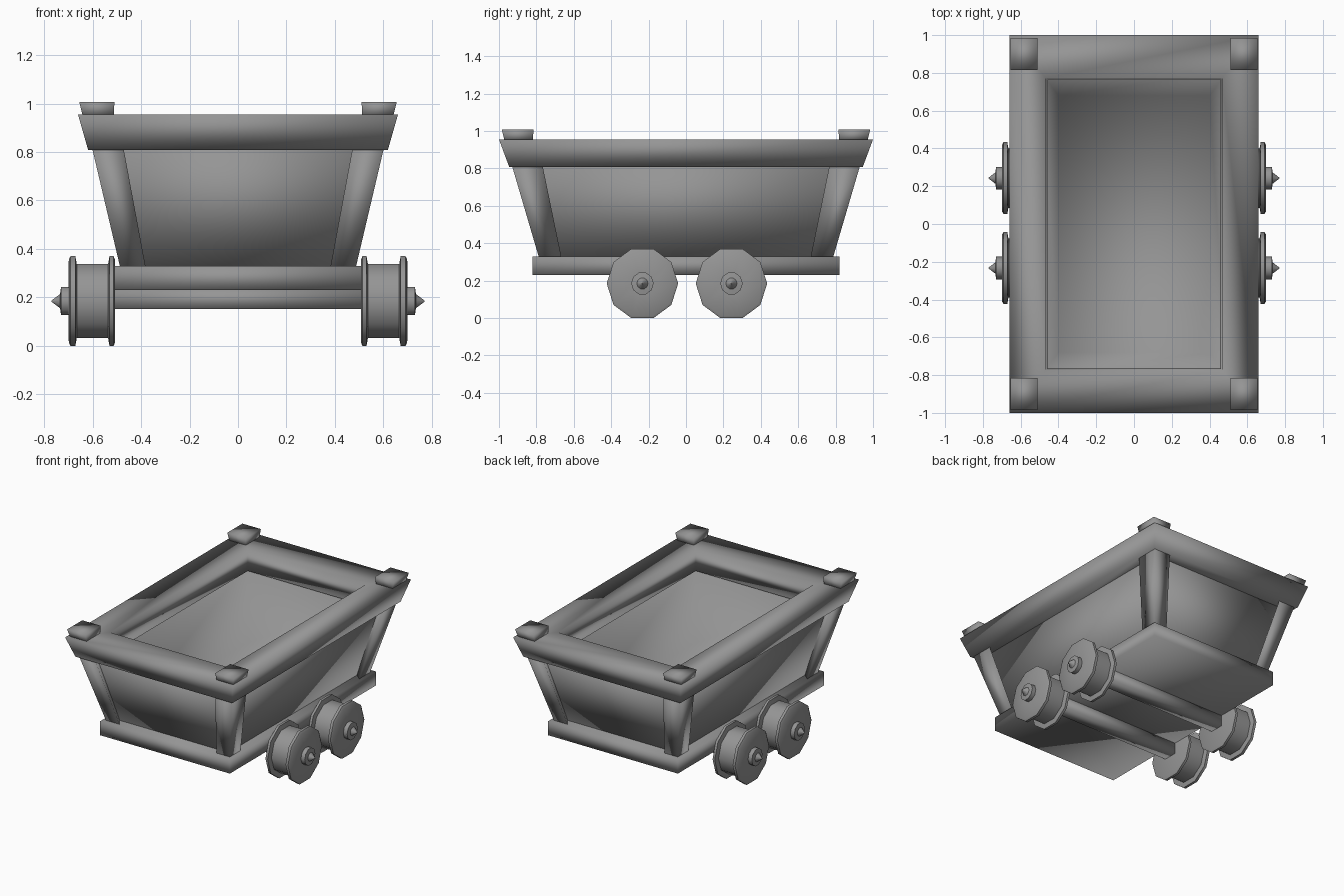
import bpy, bmesh, math
from mathutils import Vector

cube = bpy.data.objects.get("Cube")
if cube:
    bpy.data.objects.remove(cube)

GREY = (0.3, 0.3, 0.3, 1)
metal = bpy.data.materials.new("grey_metal")
metal.use_nodes = True
metal.diffuse_color = GREY
metal.node_tree.nodes["Principled BSDF"].inputs["Base Color"].default_value = GREY


def finish(name, bm, angle):
    """Turn a bmesh into a smooth shaded object."""
    bmesh.ops.recalc_face_normals(bm, faces=bm.faces[:])
    mesh = bpy.data.meshes.new(name)
    bm.to_mesh(mesh)
    bm.free()
    mesh.materials.append(metal)
    ob = bpy.data.objects.new(name, mesh)
    bpy.context.collection.objects.link(ob)
    bpy.ops.object.select_all(action='DESELECT')
    ob.select_set(True)
    bpy.context.view_layer.objects.active = ob
    if angle >= 180:
        bpy.ops.object.shade_smooth()
    else:
        bpy.ops.object.shade_smooth_by_angle(angle=math.radians(angle))


def bridge(name, loops, closed=False, angle=180):
    """Skin a sequence of point loops, capped at the ends or joined round."""
    bm = bmesh.new()
    rings = [[bm.verts.new(p) for p in loop] for loop in loops]
    n = len(rings[0])
    pairs = list(zip(rings, rings[1:]))
    if closed:
        pairs.append((rings[-1], rings[0]))
    else:
        bm.faces.new(rings[0])
        bm.faces.new(rings[-1])
    for a, b in pairs:
        for i in range(n):
            j = (i + 1) % n
            bm.faces.new((a[i], a[j], b[j], b[i]))
    finish(name, bm, angle)


def rect(x0, x1, y0, y1, z):
    return [Vector(p) for p in ((x0, y0, z), (x1, y0, z), (x1, y1, z), (x0, y1, z))]


def centred(hx, hy, z):
    return rect(-hx, hx, -hy, hy, z)


# Base plate
bridge("base_plate", [centred(0.51, 0.82, 0.23), centred(0.51, 0.82, 0.33)])

# Hollow tapered tub
bridge("tub", [centred(0.44, 0.735, 0.32), centred(0.545, 0.87, 0.825),
               centred(0.49, 0.80, 0.825), centred(0.4, 0.68, 0.345)])

# Flared rim frame
bridge("rim", [centred(0.618, 0.945, 0.808), centred(0.66, 1.0, 0.955),
               centred(0.465, 0.772, 0.955), centred(0.457, 0.764, 0.808)], closed=True)

# Leaning corner posts and the caps on top of the rim
for sx, side in ((1, "left"), (-1, "right")):
    for sy, end in ((-1, "front"), (1, "back")):
        def corner(x0, x1, y0, y1, z):
            return rect(sx * x0, sx * x1, sy * y0, sy * y1, z)
        posts = [corner(0.38, 0.485, 0.665, 0.785, 0.32),
                 corner(0.475, 0.605, 0.77, 0.935, 0.83)]
        # Tuck the inner edge into the tub wall
        for loop in posts:
            loop[0] = loop[0].lerp(loop[2], 0.42)
        bridge(f"{end}_{side}_post", posts)
        bridge(f"{end}_{side}_cap", [corner(0.512, 0.638, 0.82, 0.968, 0.94),
                                     corner(0.51, 0.655, 0.815, 0.985, 1.007)])

# Wheel profile along the axle: inner flange, drum, outer flange, hub, pointed nut
PROFILE = [(0.507, 0.175), (0.513, 0.191), (0.53, 0.191), (0.536, 0.157),
           (0.665, 0.157), (0.671, 0.191), (0.69, 0.191), (0.698, 0.178),
           (0.7, 0.06), (0.73, 0.06), (0.734, 0.03), (0.77, 0.002)]
SIDES = 10
WHEEL_Z = 0.185

for y, end in ((-0.233, "front"), (0.243, "back")):
    # Square axle beam
    bridge(f"{end}_axle", [rect(-0.52, 0.52, y - 0.05, y + 0.05, z) for z in (0.152, 0.235)])
    for sx, side in ((1, "left"), (-1, "right")):
        loops = []
        for x, r in PROFILE:
            turns = [2 * math.pi * (i + 0.5) / SIDES for i in range(SIDES)]
            loops.append([Vector((sx * x, y + r * math.sin(t), WHEEL_Z + r * math.cos(t) * 1.02))
                          for t in turns])
        bridge(f"{end}_{side}_wheel", loops, angle=40)
